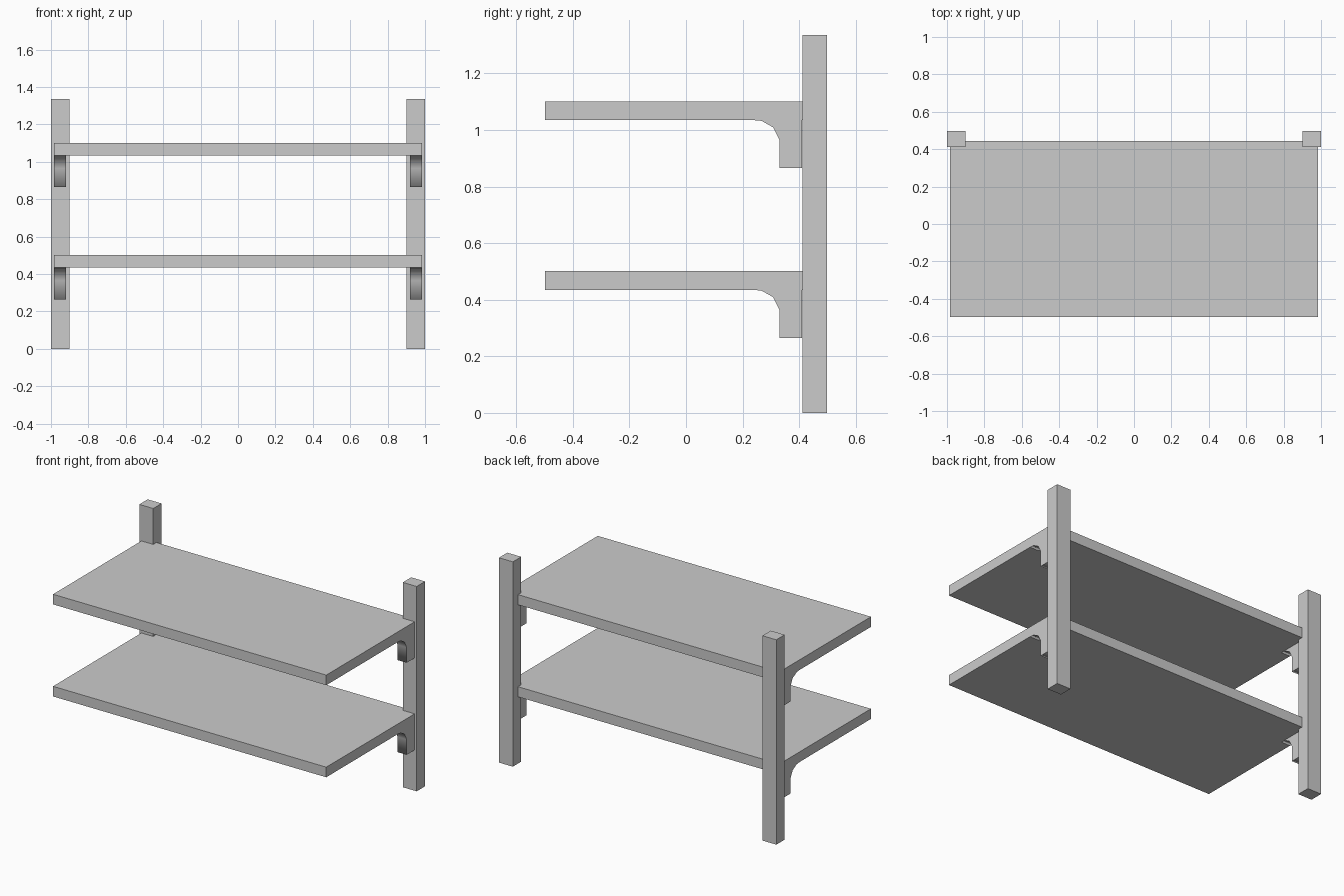
import bpy
import bmesh

cube = bpy.data.objects.get("Cube")
if cube:
    bpy.data.objects.remove(cube, do_unlink=True)

grey = bpy.data.materials.new("plain_grey")
grey.use_nodes = True
grey.diffuse_color = (0.6, 0.6, 0.6, 1)
grey.node_tree.nodes["Principled BSDF"].inputs["Base Color"].default_value = (0.6, 0.6, 0.6, 1)


def add_object(name, bm):
    bmesh.ops.recalc_face_normals(bm, faces=bm.faces)
    mesh = bpy.data.meshes.new(name)
    bm.to_mesh(mesh)
    bm.free()
    mesh.materials.append(grey)
    obj = bpy.data.objects.new(name, mesh)
    bpy.context.collection.objects.link(obj)
    return obj


def box(name, low, high):
    bm = bmesh.new()
    bmesh.ops.create_cube(bm, size=1)
    for v in bm.verts:
        for i in range(3):
            v.co[i] = high[i] if v.co[i] > 0 else low[i]
    return add_object(name, bm)


# Bracket outline in y and z, with z measured from the shelf underside
OUTLINE = [(0.41, 0), (0.235, 0), (0.267, -0.003), (0.308, -0.026),
           (0.33, -0.07), (0.33, -0.17), (0.41, -0.17)]


def bracket(name, x0, x1, z):
    bm = bmesh.new()
    cap = bm.faces.new([bm.verts.new((x0, y, z + h)) for y, h in OUTLINE])
    new = bmesh.ops.extrude_face_region(bm, geom=[cap], use_keep_orig=True)["geom"]
    for v in new:
        if isinstance(v, bmesh.types.BMVert):
            v.co.x = x1
    # Rounded strip is smooth, the flat cheeks keep crisp borders
    bm.normal_update()
    for f in bm.faces:
        f.smooth = abs(f.normal.x) < 0.5
    for e in bm.edges:
        e.smooth = all(f.smooth for f in e.link_faces)
    return add_object(name, bm)


# Shelves
levels = {"lower": 0.435, "upper": 1.035}
for level, z in levels.items():
    box(level + "_shelf", (-0.985, -0.498, z), (0.985, 0.445, z + 0.066))

# Posts and brackets on both sides
for side, s in (("left", 1), ("right", -1)):
    x0, x1 = sorted((s * 0.9, s))
    box(side + "_post", (x0, 0.412, 0), (x1, 0.498, 1.335))
    x0, x1 = sorted((s * 0.92, s * 0.985))
    for level, z in levels.items():
        bracket(f"{side}_{level}_bracket", x0, x1, z)
